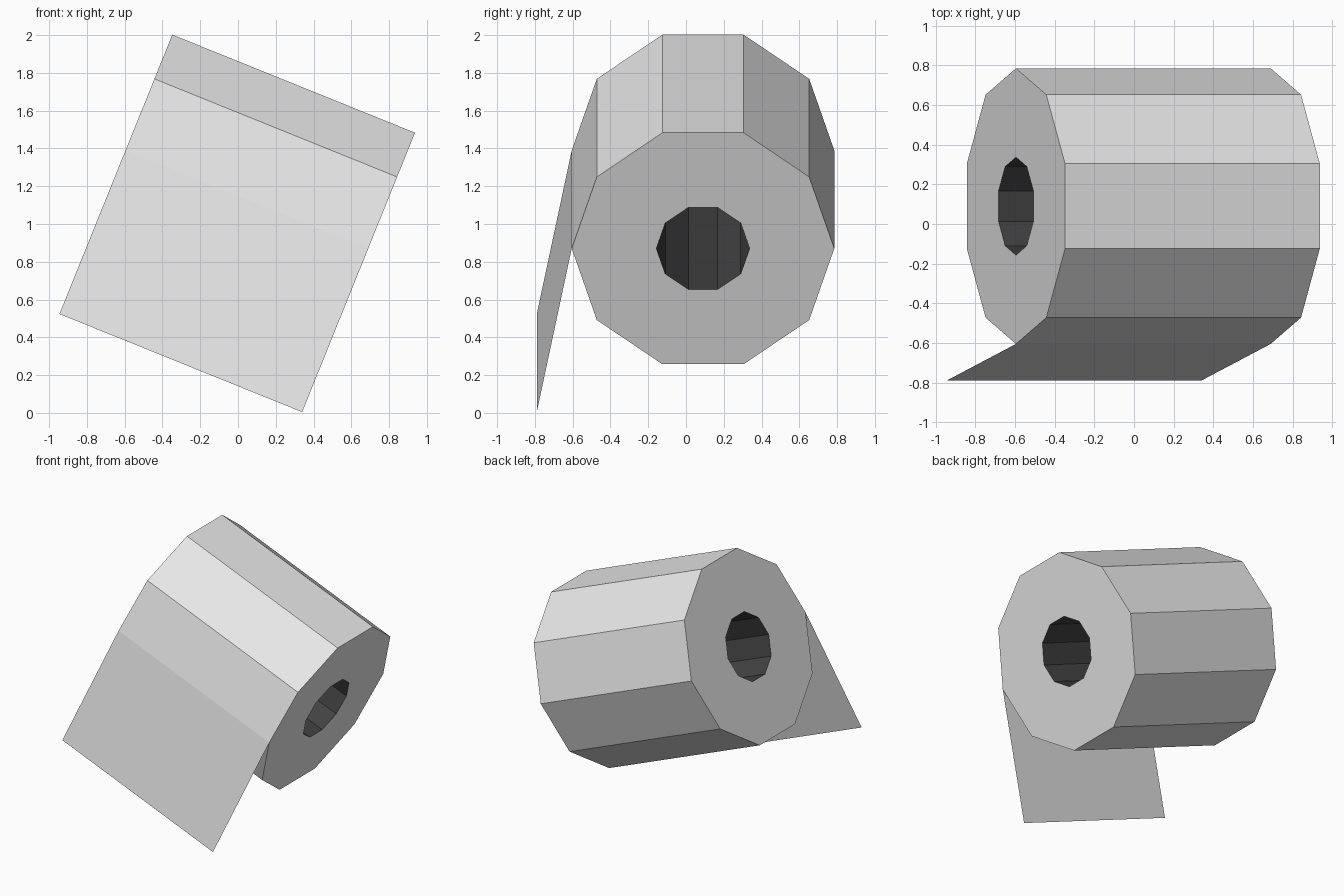
import bpy, bmesh, math
from mathutils import Matrix, Vector

if "Cube" in bpy.data.objects:
    bpy.data.objects.remove(bpy.data.objects["Cube"])

SIDES = 10
HALF = 0.693          # half the roll width
R_OUT, R_IN = 0.695, 0.247
TILT = math.radians(22)
CENTRE = Vector((0.047, 0.09, 1.13))
# roll axis is local x, tipped down to the right
PLACE = Matrix.Translation(CENTRE) @ Matrix.Rotation(TILT, 4, 'Y')


def material(name, value):
    m = bpy.data.materials.new(name)
    m.diffuse_color = (value, value, value, 1)
    m.use_nodes = True
    m.node_tree.nodes["Principled BSDF"].inputs["Base Color"].default_value = m.diffuse_color
    return m


def finish(name, bm, mat):
    me = bpy.data.meshes.new(name)
    bm.to_mesh(me)
    bm.free()
    me.materials.append(mat)
    ob = bpy.data.objects.new(name, me)
    ob.matrix_world = PLACE
    bpy.context.collection.objects.link(ob)


def ring(bm, x, r):
    step = math.tau / SIDES
    return [bm.verts.new((x, r * math.cos(i * step), r * math.sin(i * step)))
            for i in range(SIDES)]


def bridge(bm, a, b):
    for i in range(SIDES):
        j = (i + 1) % SIDES
        bm.faces.new((a[i], a[j], b[j], b[i]))


white = material("paper white", 0.8)
dark = material("core dark grey", 0.053)

# paper roll: outer wall and both ring-shaped ends
bm = bmesh.new()
inner_l, outer_l = ring(bm, -HALF, R_IN), ring(bm, -HALF, R_OUT)
outer_r, inner_r = ring(bm, HALF, R_OUT), ring(bm, HALF, R_IN)
bridge(bm, inner_l, outer_l)
bridge(bm, outer_l, outer_r)
bridge(bm, outer_r, inner_r)
finish("paper_roll", bm, white)

# core: inner wall of the through hole, facing the axis
bm = bmesh.new()
bridge(bm, ring(bm, HALF, R_IN), ring(bm, -HALF, R_IN))
finish("core", bm, dark)

# loose sheet hanging from the front edge of the roll
bm = bmesh.new()
bm.faces.new([bm.verts.new(p) for p in (
    (-HALF, -R_OUT, 0), (-HALF, -0.88, -0.934),
    (HALF, -0.88, -0.934), (HALF, -R_OUT, 0))])
finish("loose_sheet", bm, white)
